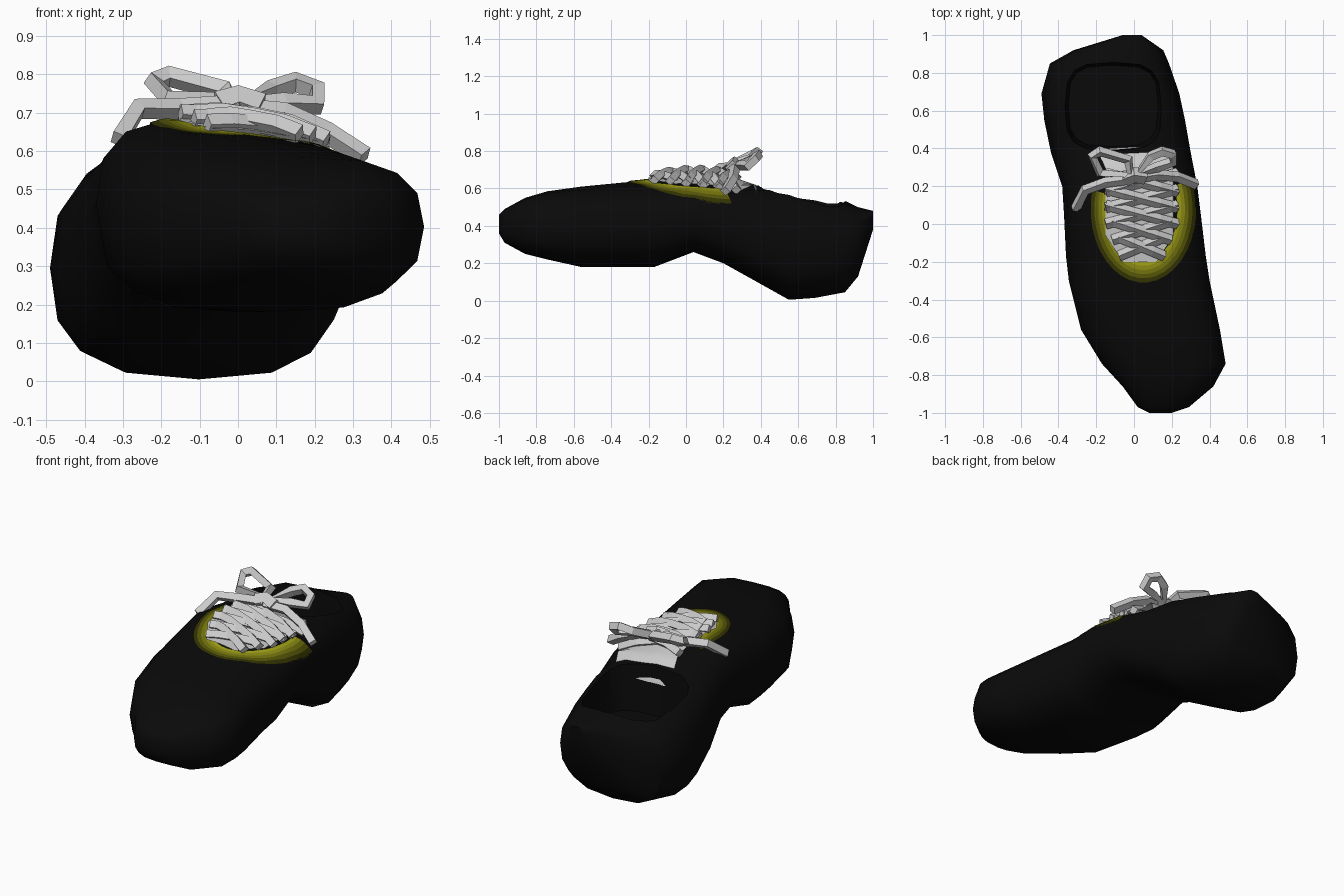
import bpy, bmesh, math
from mathutils import Vector
from mathutils.bvhtree import BVHTree

if "Cube" in bpy.data.objects:
    bpy.data.objects.remove(bpy.data.objects["Cube"])


def material(name, rgb):
    m = bpy.data.materials.new(name)
    m.diffuse_color = (*rgb, 1)
    m.use_nodes = True
    m.node_tree.nodes["Principled BSDF"].inputs["Base Color"].default_value = m.diffuse_color
    return m


def mesh_object(name, bm, mat=None):
    bmesh.ops.recalc_face_normals(bm, faces=bm.faces)
    me = bpy.data.meshes.new(name)
    bm.to_mesh(me)
    ob = bpy.data.objects.new(name, me)
    bpy.context.collection.objects.link(ob)
    if mat:
        me.materials.append(mat)
    return ob


def skin(bm, rows, closed=False):
    """Bridge rows of points with quads."""
    vs = [[bm.verts.new(p) for p in r] for r in rows]
    n = len(vs[0])
    for a, b in zip(vs, vs[1:]):
        for i in range(n if closed else n - 1):
            j = (i + 1) % n
            bm.faces.new((a[i], a[j], b[j], b[i]))
    return vs


def smooth(ob):
    for p in ob.data.polygons:
        p.use_smooth = True


black = material("black", (0.003, 0.003, 0.003))

# Shoe shell: lofted sections (y, left x, right x, bottom z, top z, roll of the top)
stations = [
    (-1.00, 0.08, 0.20, 0.36, 0.46, 0), (-0.97, 0.02, 0.29, 0.31, 0.49, 0),
    (-0.86, -0.06, 0.42, 0.25, 0.55, 0), (-0.74, -0.17, 0.485, 0.22, 0.585, 0),
    (-0.56, -0.28, 0.455, 0.18, 0.61, -0.03), (-0.30, -0.345, 0.40, 0.18, 0.635, -0.06),
    (-0.17, -0.36, 0.38, 0.18, 0.645, -0.10), (0.04, -0.37, 0.355, 0.26, 0.665, -0.16),
    (0.20, -0.38, 0.335, 0.20, 0.655, -0.14), (0.38, -0.44, 0.30, 0.10, 0.615, -0.05),
    (0.55, -0.475, 0.27, 0.005, 0.61, 0), (0.69, -0.49, 0.24, 0.015, 0.575, 0),
    (0.85, -0.445, 0.185, 0.045, 0.535, 0), (0.92, -0.32, 0.155, 0.13, 0.50, 0),
    (1.00, -0.06, 0.04, 0.38, 0.48, 0),
]
SIDES = 16


def section(y, x0, x1, z0, z1, roll):
    xc, zc, rx, rz = (x0 + x1) / 2, (z0 + z1) / 2, (x1 - x0) / 2, (z1 - z0) / 2
    pts = []
    for i in range(SIDES):
        a = math.tau * i / SIDES
        c, s = math.cos(a), math.sin(a)
        dx = rx * math.copysign(abs(c) ** 0.7, c)
        pts.append((xc + dx, y, zc + rz * math.copysign(abs(s) ** 0.75, s) + roll * dx * max(0, s)))
    return pts


bm = bmesh.new()
rings = skin(bm, [section(*s) for s in stations], True)
bm.faces.new(rings[0])
bm.faces.new(rings[-1])
shoe = mesh_object("shoe_shell", bm, black)
surface = BVHTree.FromBMesh(bm)


def on_top(x, y, lift):
    hit = surface.ray_cast(Vector((x, y, 2)), Vector((0, 0, -1)))[0]
    return (x, y, (hit.z if hit else 0.5) + lift)


# Foot opening cut into the heel
bm = bmesh.new()
rows = []
for z, k in ((0.34, 0.88), (0.9, 1.06)):
    rows.append([(-0.11 + 0.27 * k * math.copysign(abs(math.cos(a)) ** 0.6, math.cos(a)),
                  0.625 + 0.245 * k * math.copysign(abs(math.sin(a)) ** 0.6, math.sin(a)), z)
                 for a in [math.tau * i / 16 for i in range(16)]])
ends = skin(bm, rows, True)
bm.faces.new(ends[0])
bm.faces.new(ends[1])
cutter = mesh_object("opening_cutter", bm, black)
cutter.hide_render = True
cutter.hide_viewport = True
cut = shoe.modifiers.new("opening", "BOOLEAN")
cut.operation, cut.object, cut.solver = "DIFFERENCE", cutter, "EXACT"
bpy.context.view_layer.objects.active = shoe
bpy.ops.object.modifier_apply(modifier="opening")
bpy.data.objects.remove(cutter)
bpy.ops.object.select_all(action="DESELECT")
shoe.select_set(True)
bpy.ops.object.shade_smooth_by_angle(angle=math.radians(45))

# Yellow trim around the laces, fading outward in bands
BANDS = 5
for b in range(BANDS):
    bm = bmesh.new()
    rows = []
    for k in (b / BANDS, (b + 1) / BANDS):
        rows.append([on_top(0.05 + (0.18 + 0.10 * k) * math.cos(a), 0.08 + (0.28 + 0.11 * k) * math.sin(a), 0.006)
                     for a in [math.radians(165 + 10 * i) for i in range(23)]])
    skin(bm, rows)
    f = (1 - b / BANDS) ** 1.5
    smooth(mesh_object(f"yellow_trim_{b}", bm, material(f"yellow_{b}", (0.4 * f, 0.4 * f, 0.01 * f))))

# Tongue: lies under the laces, then turns down into the opening
bm = bmesh.new()
rows = []
for i in range(8):
    y = -0.2 + 0.07 * i
    w = 0.09 + 0.09 * min(1, i / 2)
    rows.append([on_top(0.03 + w * (j / 3 - 1), y, 0.014) for j in range(7)])
for y, z in ((0.36, 0.62), (0.395, 0.52)):
    rows.append([(0.0 + 0.18 * (j / 3 - 1), y + 0.012 * (1 - (j / 3 - 1) ** 2), z) for j in range(7)])
skin(bm, rows)
smooth(mesh_object("tongue", bm))


def lace(name, pts, r=0.028, cyclic=False):
    cu = bpy.data.curves.new(name, "CURVE")
    cu.dimensions = "3D"
    cu.bevel_depth, cu.bevel_resolution, cu.use_fill_caps = r, 0, True
    sp = cu.splines.new("POLY")
    sp.points.add(len(pts) - 1)
    for p, co in zip(sp.points, pts):
        p.co = (*co, 1)
    sp.use_cyclic_u = cyclic
    sp.use_smooth = False
    bpy.context.collection.objects.link(bpy.data.objects.new(name, cu))


# Criss-cross laces following the upper
for i in range(5):
    y = -0.17 + 0.085 * i
    w = 0.12 + 0.07 * min(1, i / 2)
    for side in (-1, 1):
        path = [on_top(0.04 + side * w * (1 - 2 * t), y + 0.10 * t, 0.022 + 0.012 * (side > 0) * (0 < t < 1))
                for t in (0, 0.25, 0.5, 0.75, 1)]
        lace(f"cross_lace_{i}_{'left' if side < 0 else 'right'}", path)

# Bow: knot, two loops and two loose ends
lace("bow_knot", [(-0.05, 0.24, 0.715), (0.0, 0.26, 0.73), (0.06, 0.25, 0.71)], 0.042)
lace("bow_loop_left", [(-0.02, 0.26, 0.73), (-0.18, 0.27, 0.735), (-0.22, 0.36, 0.78),
                       (-0.18, 0.385, 0.795), (-0.03, 0.34, 0.755)], 0.028, True)
lace("bow_loop_right", [(0.02, 0.27, 0.72), (0.09, 0.36, 0.76), (0.15, 0.385, 0.78),
                        (0.205, 0.37, 0.76), (0.205, 0.33, 0.72), (0.12, 0.30, 0.725)], 0.028, True)
lace("loose_end_left", [(0, 0.24, 0.72), (-0.15, 0.22, 0.71), (-0.26, 0.18, 0.71), (-0.31, 0.08, 0.63)])
lace("loose_end_right", [(0, 0.24, 0.71), (0.12, 0.26, 0.70), (0.23, 0.25, 0.65), (0.33, 0.21, 0.585)])
